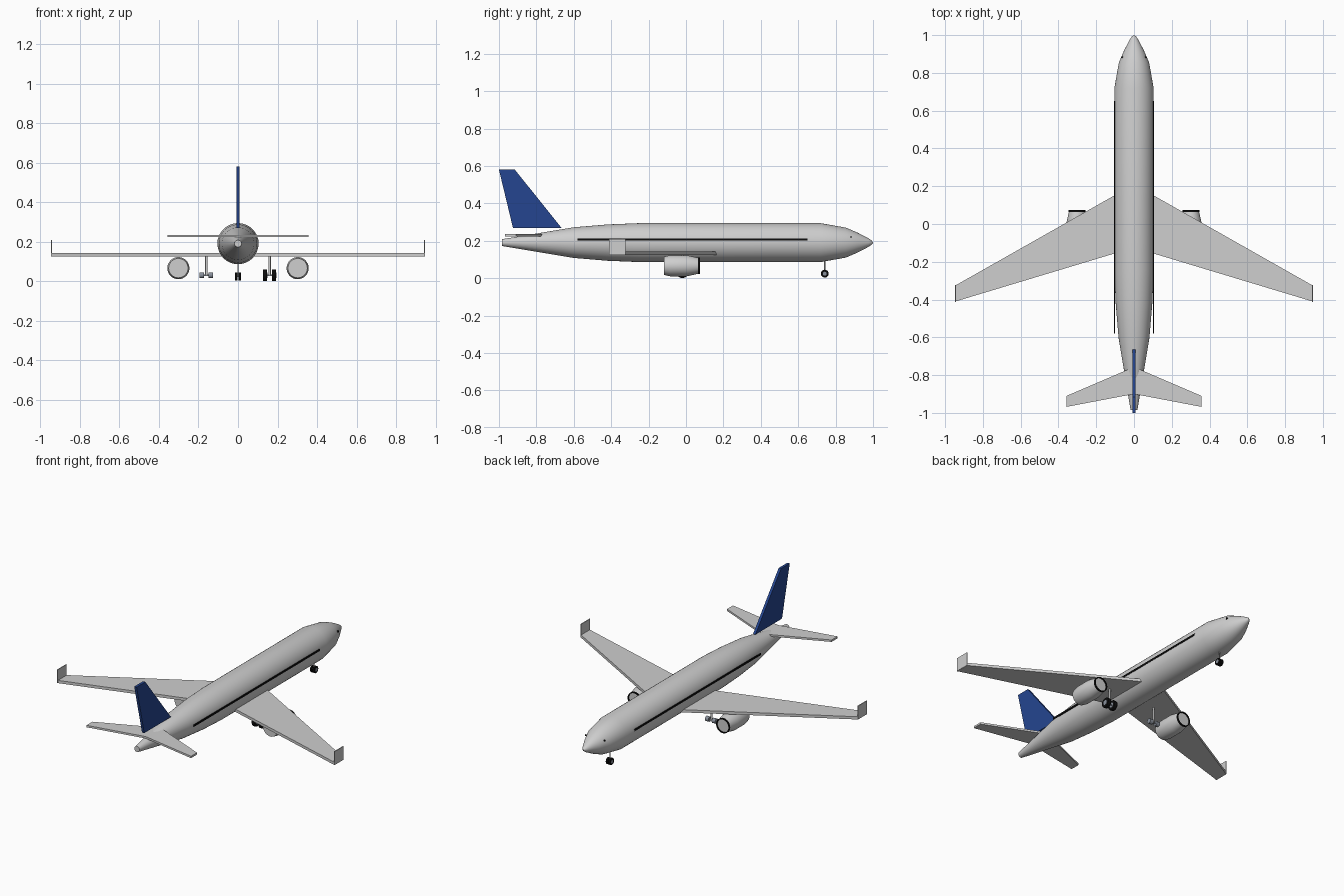
import bpy, bmesh, math
from mathutils import Matrix, Vector

cube = bpy.data.objects.get("Cube")
if cube:
    bpy.data.objects.remove(cube, do_unlink=True)


def material(name, rgb):
    m = bpy.data.materials.new(name)
    m.use_nodes = True
    m.diffuse_color = (*rgb, 1)
    m.node_tree.nodes["Principled BSDF"].inputs["Base Color"].default_value = (*rgb, 1)
    return m


body_grey = material("body light grey", (0.62, 0.62, 0.62))
tail_blue = material("tail blue", (0.018, 0.06, 0.28))
black = material("black", (0.004, 0.004, 0.004))
hub_grey = material("hub grey", (0.25, 0.28, 0.33))


def finish(bm, name, mat, smooth=False):
    bmesh.ops.recalc_face_normals(bm, faces=bm.faces)
    mesh = bpy.data.meshes.new(name)
    bm.to_mesh(mesh)
    bm.free()
    mesh.materials.append(mat)
    if smooth:
        mesh.shade_smooth()
        mesh.set_sharp_from_angle(angle=math.radians(35))
    obj = bpy.data.objects.new(name, mesh)
    bpy.context.scene.collection.objects.link(obj)
    return obj


def lathe(name, profile, centre, mat, axis="Y", sides=32, closed=False):
    """Turn (position, radius) points around an axis through centre."""
    bm = bmesh.new()
    rings = []
    for pos, rad in profile:
        ring = []
        for i in range(sides):
            a = math.tau * i / sides
            u, v = rad * math.cos(a), rad * math.sin(a)
            co = {"X": (pos, u, v), "Y": (u, pos, v), "Z": (u, v, pos)}[axis]
            ring.append(bm.verts.new(Vector(centre) + Vector(co)))
        rings.append(ring)
    pairs = list(zip(rings, rings[1:]))
    if closed:
        pairs.append((rings[-1], rings[0]))
    else:
        bm.faces.new(rings[0])
        bm.faces.new(rings[-1])
    for a, b in pairs:
        for i in range(sides):
            j = (i + 1) % sides
            bm.faces.new((a[i], a[j], b[j], b[i]))
    return finish(bm, name, mat, True)


def prism(name, points, offset, mat):
    """Extrude a flat outline along offset."""
    bm = bmesh.new()
    face = bm.faces.new([bm.verts.new(p) for p in points])
    ext = bmesh.ops.extrude_face_region(bm, geom=[face])
    verts = [g for g in ext["geom"] if isinstance(g, bmesh.types.BMVert)]
    bmesh.ops.translate(bm, vec=offset, verts=verts)
    return finish(bm, name, mat)


def box(name, centre, size, mat, turn=0):
    bm = bmesh.new()
    rot = Matrix.Rotation(turn, 4, "Z")
    bmesh.ops.create_cube(bm, size=1, matrix=Matrix.Translation(centre) @ rot
                          @ Matrix.Diagonal((*size, 1)))
    return finish(bm, name, mat)


def flat_wing(name, half, z, thick):
    """Mirror a half outline, leading edge first, into one flat wing."""
    outline = half + [(-x, y) for x, y in reversed(half) if x > 0]
    prism(name, [(x, y, z) for x, y in outline], (0, 0, thick), body_grey)


# Fuselage
lathe("fuselage", [(-0.985, 0.018), (-0.6, 0.082), (-0.42, 0.097), (-0.25, 0.104),
                   (0.72, 0.104), (0.855, 0.08), (0.92, 0.052), (0.975, 0.023),
                   (0.992, 0.012), (1.0, 0.002)], (0, 0, 0.19), body_grey, sides=40)

# Wings and tail surfaces
flat_wing("main_wing", [(0, 0.21), (0.945, -0.325), (0.945, -0.41), (0, -0.125)], 0.125, 0.017)
flat_wing("tailplane", [(0, -0.757), (0.357, -0.91), (0.357, -0.968), (0, -0.9)], 0.223, 0.012)
prism("tail_fin", [(-0.008, y, z) for y, z in
                   ((-0.665, 0.268), (-0.925, 0.268), (-1.0, 0.58), (-0.915, 0.58))],
      (0.016, 0, 0), tail_blue)


def wheel(name, centre, radius, width, tyre=True):
    hub = width * 1.1 / 2
    lathe(name + "_hub", [(-hub, radius / 2), (hub, radius / 2)], centre, hub_grey, "X", 20)
    if tyre:
        w = width / 2
        lathe(name + "_tyre", [(-w, radius * 0.93), (-w * 0.7, radius), (w * 0.7, radius),
                               (w, radius * 0.93)], centre, black, "X", 24)


for side, label in ((1, "left"), (-1, "right")):
    # Winglet and painted window band
    box(label + "_winglet", (side * 0.945, -0.368, 0.167), (0.005, 0.088, 0.083), body_grey)
    box(label + "_window_band", (side * 0.103, 0.035, 0.206), (0.004, 1.23, 0.012), black)
    box(label + "_cockpit_window", (side * 0.06, 0.882, 0.22), (0.016, 0.008, 0.008),
        black, side * 0.4)

    # Engine with dark intake rim
    hub = (side * 0.302, 0, 0.066)
    lathe(label + "_engine", [(-0.117, 0.049), (-0.085, 0.056), (0.005, 0.056), (0.068, 0.042)],
          hub, body_grey)
    lathe(label + "_intake_rim", [(0.064, 0.039), (0.064, 0.045), (0.074, 0.045), (0.074, 0.039)],
          hub, black, closed=True)

    # Main gear: only the left one carries tyres
    x, y = side * 0.16, -0.02
    lathe(label + "_gear_strut", [(0.028, 0.006), (0.13, 0.006)], (x, y, 0), body_grey, "Z", 12)
    lathe(label + "_gear_axle", [(-0.02, 0.005), (0.02, 0.005)], (x, y, 0.03), hub_grey, "X", 12)
    for k in (-1, 1):
        wheel(f"{label}_gear_wheel_{k}", (x + k * 0.023, y, 0.03), 0.03, 0.021, side > 0)

    # Nose wheel of this side
    wheel(label + "_nose_wheel", (side * 0.009, 0.742, 0.024), 0.021, 0.012)

lathe("nose_gear_strut", [(0.02, 0.003), (0.1, 0.003)], (0, 0.742, 0), body_grey, "Z", 12)
